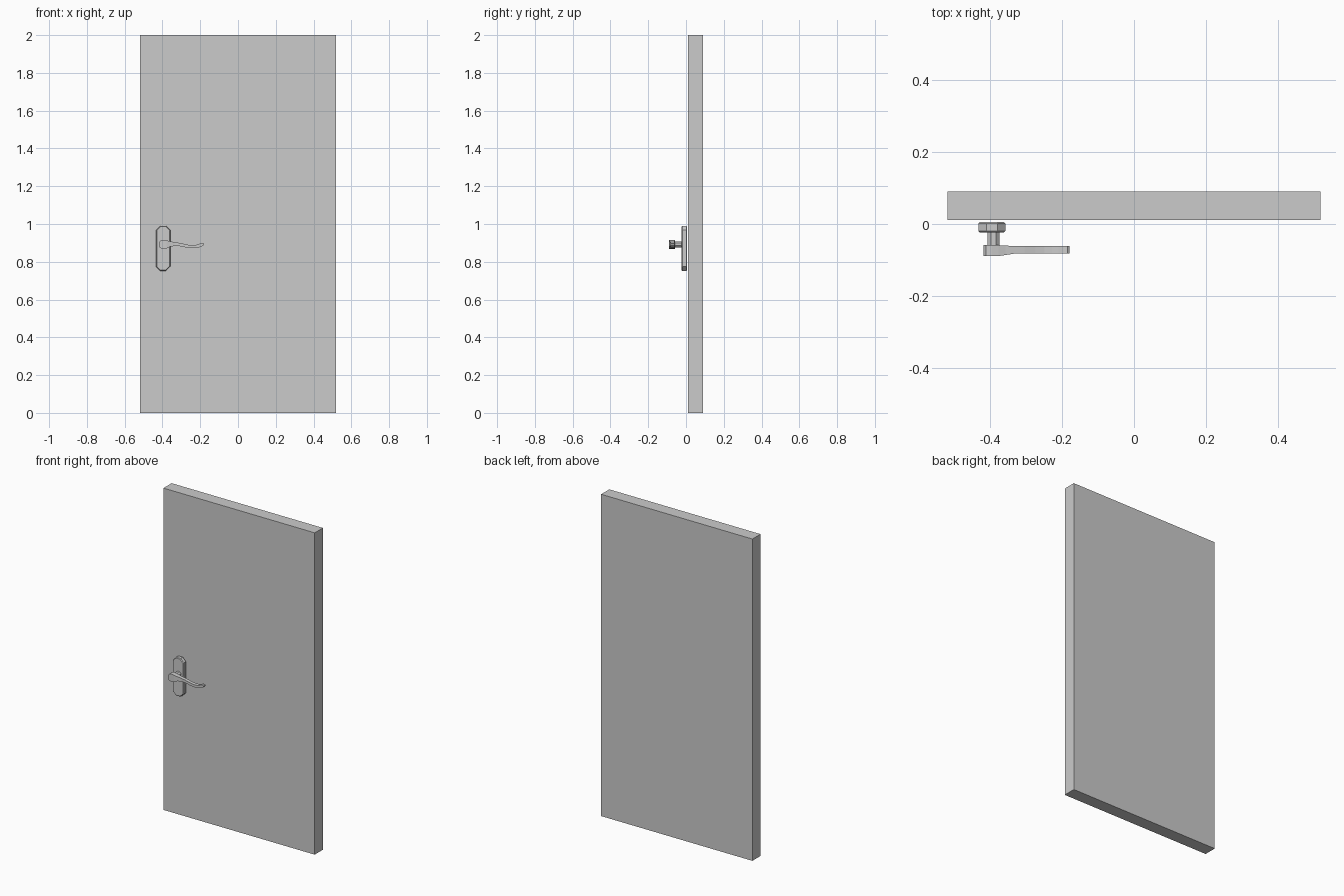
import bpy, bmesh, math

if "Cube" in bpy.data.objects:
    bpy.data.objects.remove(bpy.data.objects["Cube"])


def obj_from_bmesh(name, bm):
    bmesh.ops.recalc_face_normals(bm, faces=bm.faces)
    mesh = bpy.data.meshes.new(name)
    bm.to_mesh(mesh)
    bm.free()
    ob = bpy.data.objects.new(name, mesh)
    bpy.context.collection.objects.link(ob)
    return ob


def prism(name, outline, depth):
    """Solid from an x,z outline; depth(x) gives its front and back y."""
    bm = bmesh.new()
    front = [bm.verts.new((x, depth(x)[0], z)) for x, z in outline]
    back = [bm.verts.new((x, depth(x)[1], z)) for x, z in outline]
    n = len(outline)
    for i in range(n):
        j = (i + 1) % n
        bm.faces.new((front[i], front[j], back[j], back[i]))
    return bm, front, back


def capped(name, outline, y0, y1):
    bm, front, back = prism(name, outline, lambda x: (y0, y1))
    bm.faces.new(front)
    bm.faces.new(back)
    return obj_from_bmesh(name, bm)


def bevel(ob, width):
    m = ob.modifiers.new("edge_bevel", "BEVEL")
    m.width, m.segments, m.limit_method = width, 1, "ANGLE"
    m.angle_limit = math.radians(60)


# Door slab
capped("door_panel", [(-0.52, 0), (0.52, 0), (0.52, 2), (-0.52, 2)], 0.0105, 0.0905)

# Backplate: half-octagon ends
hx, r = -0.396, 0.0375
c = r * math.tan(math.pi / 8)
z0, z1 = 0.752, 0.99
plate = [(hx - c, z0), (hx + c, z0), (hx + r, z0 + r - c), (hx + r, z1 - r + c),
         (hx + c, z1), (hx - c, z1), (hx - r, z1 - r + c), (hx - r, z0 + r - c)]
bevel(capped("backplate", plate, -0.0235, 0.0055), 0.004)

# Spindle between backplate and lever
hz, sr = 0.892, 0.0175
ring = [(-0.3915 + sr * math.cos(math.pi * (2 * i + 1) / 8),
         hz + sr * math.sin(math.pi * (2 * i + 1) / 8)) for i in range(8)]
capped("spindle", ring, -0.06, -0.02)

# Lever: paired top / bottom stations along a wavy outline
stations = [(-0.4195, 0.900, 0.884), (-0.412, 0.911, 0.873), (-0.397, 0.916, 0.868),
            (-0.378, 0.913, 0.871), (-0.358, 0.908, 0.880), (-0.335, 0.904, 0.884),
            (-0.305, 0.899, 0.882), (-0.275, 0.892, 0.876), (-0.250, 0.888, 0.872),
            (-0.228, 0.888, 0.872), (-0.210, 0.893, 0.875), (-0.196, 0.899, 0.880),
            (-0.185, 0.900, 0.884), (-0.180, 0.896, 0.889)]


def lever_depth(x):
    t = min(max((x + 0.378) / 0.045, 0), 1)     # thick hub tapering to thin grip
    half = 0.0152 + (0.0105 - 0.0152) * t
    mid = -0.0743 + 0.0023 * t
    return mid - half, mid + half


outline = [(x, t) for x, t, b in stations] + [(x, b) for x, t, b in reversed(stations)]
bm, front, back = prism("lever", outline, lever_depth)
n = len(outline)
for loop in (front, back):
    for i in range(len(stations) - 1):
        bm.faces.new((loop[i], loop[i + 1], loop[n - 2 - i], loop[n - 1 - i]))
obj_from_bmesh("lever_handle", bm)
